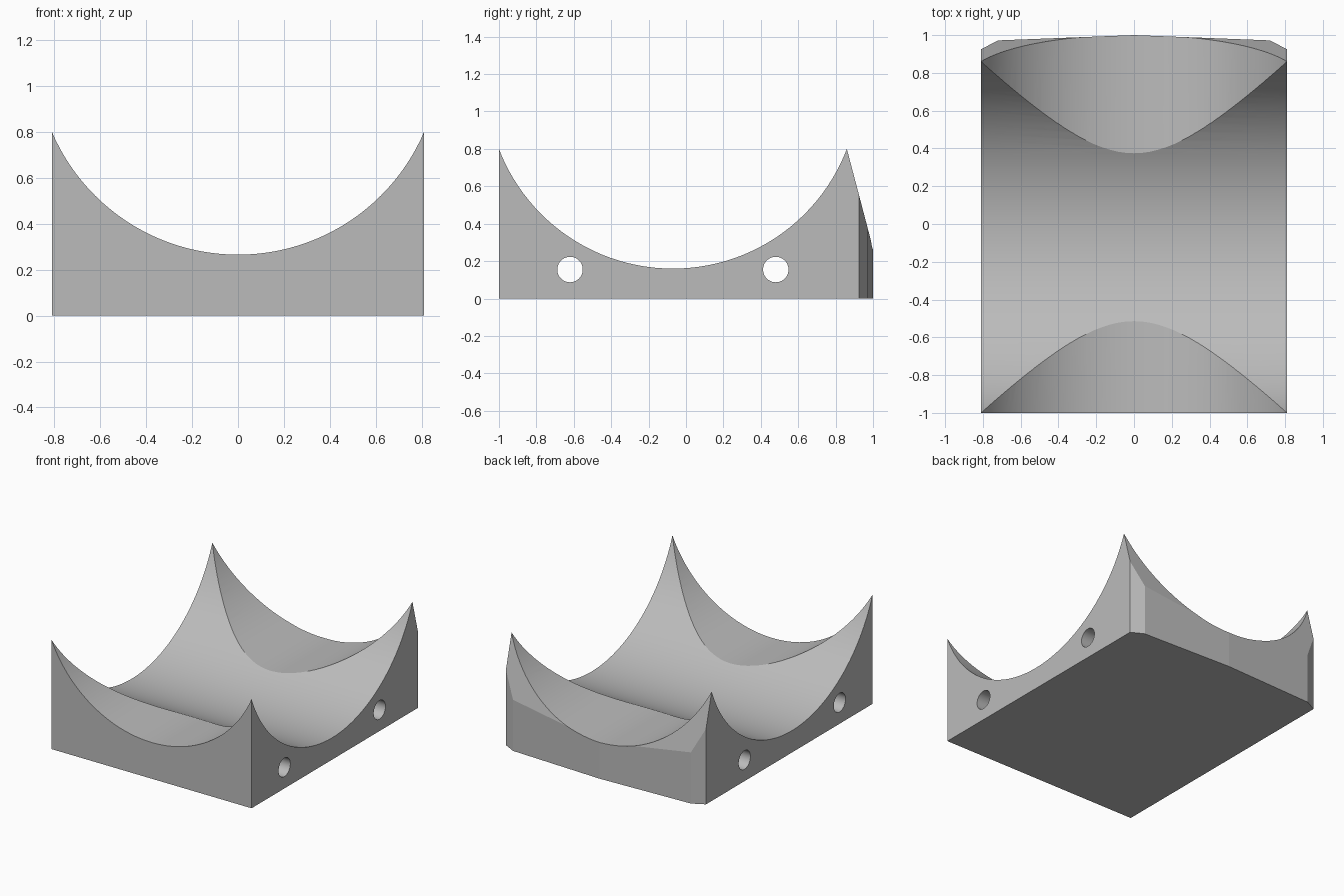
import bpy
import bmesh
import math
from mathutils import Vector, Matrix

default = bpy.data.objects.get("Cube")
if default:
    bpy.data.objects.remove(default, do_unlink=True)

# Material
grey = bpy.data.materials.new("plain_grey")
grey.use_nodes = True
colour = (0.5, 0.5, 0.5, 1.0)
grey.diffuse_color = colour
grey.node_tree.nodes["Principled BSDF"].inputs["Base Color"].default_value = colour


def make_object(name, bm):
    bmesh.ops.recalc_face_normals(bm, faces=bm.faces)
    mesh = bpy.data.meshes.new(name)
    bm.to_mesh(mesh)
    bm.free()
    mesh.materials.append(grey)
    obj = bpy.data.objects.new(name, mesh)
    bpy.context.collection.objects.link(obj)
    return obj


def cut_cylinder(target, radius, centre, axis, segments):
    """Subtract a long cylinder lying along the given axis."""
    turn = Vector((0, 0, 1)).rotation_difference(Vector(axis)).to_matrix().to_4x4()
    bm = bmesh.new()
    bmesh.ops.create_cone(bm, cap_ends=True, segments=segments, radius1=radius,
                          radius2=radius, depth=3,
                          matrix=Matrix.Translation(centre) @ turn)
    cutter = make_object("cutter", bm)
    cutter.hide_render = True
    mod = target.modifiers.new("cut", 'BOOLEAN')
    mod.operation = 'DIFFERENCE'
    mod.solver = 'EXACT'
    mod.object = cutter
    bpy.context.view_layer.objects.active = target
    bpy.ops.object.modifier_apply(modifier=mod.name)
    bpy.data.objects.remove(cutter, do_unlink=True)


# Block: footprint with clipped rear corners, extruded upwards
half = [(0.81, -1), (0.81, 0.925), (0.72, 0.972)]
outline = half + [(0, 1)] + [(-x, y) for x, y in reversed(half)]
bm = bmesh.new()
base = bm.faces.new([bm.verts.new((x, y, 0)) for x, y in outline])
top = bmesh.ops.extrude_face_region(bm, geom=[base])
bmesh.ops.translate(bm, vec=(0, 0, 0.9),
                    verts=[v for v in top["geom"] if isinstance(v, bmesh.types.BMVert)])

# Rear face leans forward towards the top
cut = bmesh.ops.bisect_plane(bm, geom=bm.verts[:] + bm.edges[:] + bm.faces[:],
                             plane_co=(0, 0.86, 0.8), plane_no=(0, 1, 0.263),
                             clear_outer=True)
bmesh.ops.holes_fill(bm, edges=[e for e in bm.edges if e.is_boundary])
cradle = make_object("cradle_block", bm)

# Two crossing round saddles
cut_cylinder(cradle, 0.881, (0, 0, 1.146), (0, 1, 0), 128)
cut_cylinder(cradle, 0.996, (0, -0.07, 1.156), (1, 0, 0), 128)

# Side-to-side rod holes
for y in (-0.62, 0.48):
    cut_cylinder(cradle, 0.068, (0, y, 0.155), (1, 0, 0), 96)

# Smooth saddles and holes, crisp edges elsewhere
bpy.ops.object.select_all(action='DESELECT')
cradle.select_set(True)
bpy.context.view_layer.objects.active = cradle
bpy.ops.object.shade_smooth_by_angle(angle=math.radians(4))
